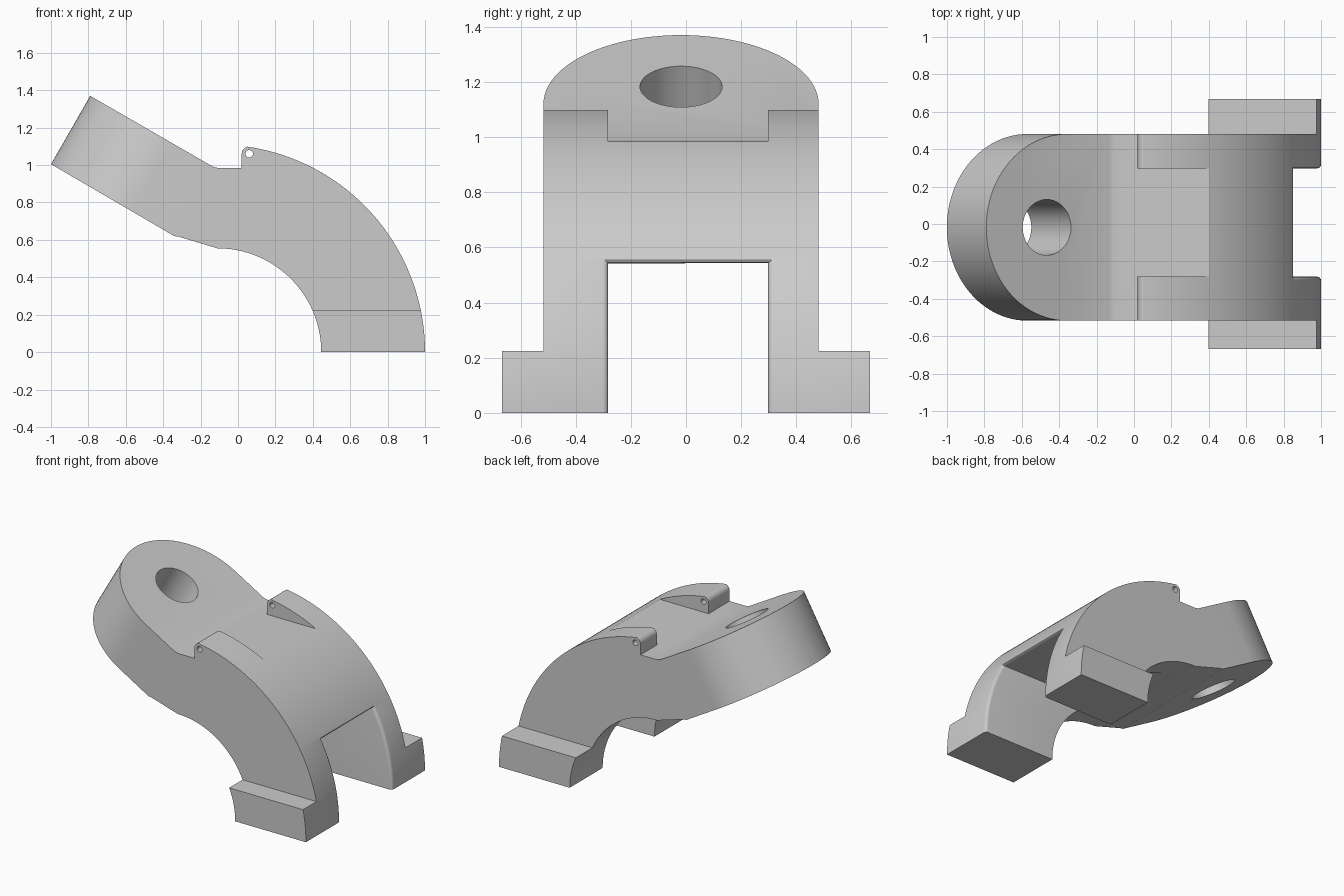
import bpy, bmesh, math
from mathutils import Vector

cube = bpy.data.objects.get("Cube")
if cube:
    bpy.data.objects.remove(cube, do_unlink=True)

# Shared dimensions
CX, R_OUT, R_IN = -0.11, 1.11, 0.555      # bend centre and radii
Y0, Y1 = -0.517, 0.481                    # body sides
S0, S1 = -0.282, 0.298                    # slot between the legs
YC = (Y0 + Y1) / 2
Y = Vector((0, 1, 0))
ALONG = Vector((math.cos(math.pi / 6), 0, -0.5))   # down the sloping arm
NORMAL = Vector((0.5, 0, math.cos(math.pi / 6)))   # out of the arm's top face
TIP = Vector((-0.79, 0, 1.37))

grey = bpy.data.materials.new("plain grey")
grey.use_nodes = True
grey.diffuse_color = (0.6, 0.6, 0.6, 1)
grey.node_tree.nodes["Principled BSDF"].inputs["Base Color"].default_value = (0.6, 0.6, 0.6, 1)


def arc(cx, cy, r, a0, a1, n):
    angles = [math.radians(a0 + (a1 - a0) * i / n) for i in range(n + 1)]
    return [(cx + r * math.cos(a), cy + r * math.sin(a)) for a in angles]


def prism(name, points, depth):
    """Extrude a closed outline of 3D points along a vector."""
    bm = bmesh.new()
    face = bm.faces.new([bm.verts.new(p) for p in points])
    ext = bmesh.ops.extrude_face_region(bm, geom=[face])
    bmesh.ops.translate(bm, vec=depth, verts=[v for v in ext["geom"] if isinstance(v, bmesh.types.BMVert)])
    bmesh.ops.recalc_face_normals(bm, faces=bm.faces)
    mesh = bpy.data.meshes.new(name)
    bm.to_mesh(mesh)
    bm.free()
    ob = bpy.data.objects.new(name, mesh)
    bpy.context.collection.objects.link(ob)
    mesh.materials.append(grey)
    return ob


def side_prism(name, outline, y0, y1):
    return prism(name, [(x, y0, z) for x, z in outline], Y * (y1 - y0))


def box(name, x0, x1, y0, y1, z0, z1):
    return side_prism(name, [(x0, z0), (x1, z0), (x1, z1), (x0, z1)], y0, y1)


def arm_prism(name, outline):
    """Cutter drawn in the plane of the arm, running through its thickness."""
    pts = [TIP + ALONG * u + Y * v + NORMAL * 0.3 for u, v in outline]
    return prism(name, pts, NORMAL * -1.2)


def cut(target, cutter):
    cutter.hide_render = True
    mod = target.modifiers.new("cut", "BOOLEAN")
    mod.operation, mod.solver, mod.object = "DIFFERENCE", "EXACT", cutter
    bpy.context.view_layer.objects.active = target
    bpy.ops.object.modifier_apply(modifier=mod.name)
    bpy.data.objects.remove(cutter, do_unlink=True)


# Side outline: outer bend, lug nose, neck, sloping arm, inner bend
lug_angle = math.degrees(math.acos((0.06 - CX) / R_OUT))
outline = arc(CX, 0, R_OUT, 0, lug_angle, 56)
outline += arc(0.06, 1.06, 0.04, 105, 180, 8)
outline += [(0.02, 0.985), (-0.11, 0.985), (-0.135, 0.992)]
outline += [(-0.79, 1.37), (-1.0, 1.005), (-0.34, 0.62), (-0.32, 0.618)]
outline += arc(CX, 0, R_IN, 90, 0, 48)
body = side_prism("curved_bracket", outline, -0.667, 0.667)

# Narrow everything above the feet
cut(body, box("side_cut_right", -2, 2, -1, Y0, 0.225, 2))
cut(body, box("side_cut_left", -2, 2, Y1, 1, 0.225, 2))

# Slot between the legs, and recess between the lugs
cut(body, box("leg_slot", 0, 2, S0, S1, -1, 0.543))
cut(body, box("lug_recess", -0.06, 0.5, S0, S1, 0.985, 2))

# Round end of the arm
r = (Y1 - Y0) / 2
end = arc(r, YC, r, 90, 270, 48)
cut(body, arm_prism("arm_end_cut", end + [(r, -1), (-0.3, -1), (-0.3, 1), (r, 1)]))

# Bolt hole through the arm, pin hole through the lugs
cut(body, arm_prism("bolt_hole", arc(0.374, YC, 0.149, 0, 352.5, 47)))
cut(body, side_prism("pin_hole", arc(0.06, 1.06, 0.02, 0, 345, 23), -1, 1))

# Soft fillet on the inner outer-bend edges of the legs
bm = bmesh.new()
bm.from_mesh(body.data)
bmesh.ops.remove_doubles(bm, verts=bm.verts, dist=0.0001)


def on_leg_edge(v):
    x, y, z = v.co
    on_wall = min(abs(y - S0), abs(y - S1)) < 0.001
    return on_wall and z < 0.544 and abs(math.hypot(x - CX, z) - R_OUT) < 0.003


edges = [e for e in bm.edges if all(on_leg_edge(v) for v in e.verts)]
bmesh.ops.bevel(bm, geom=edges, offset=0.02, segments=4, profile=0.5, affect="EDGES")
bm.to_mesh(body.data)
bm.free()

bpy.ops.object.select_all(action="DESELECT")
body.select_set(True)
bpy.context.view_layer.objects.active = body
bpy.ops.object.shade_smooth_by_angle(angle=math.radians(24))
